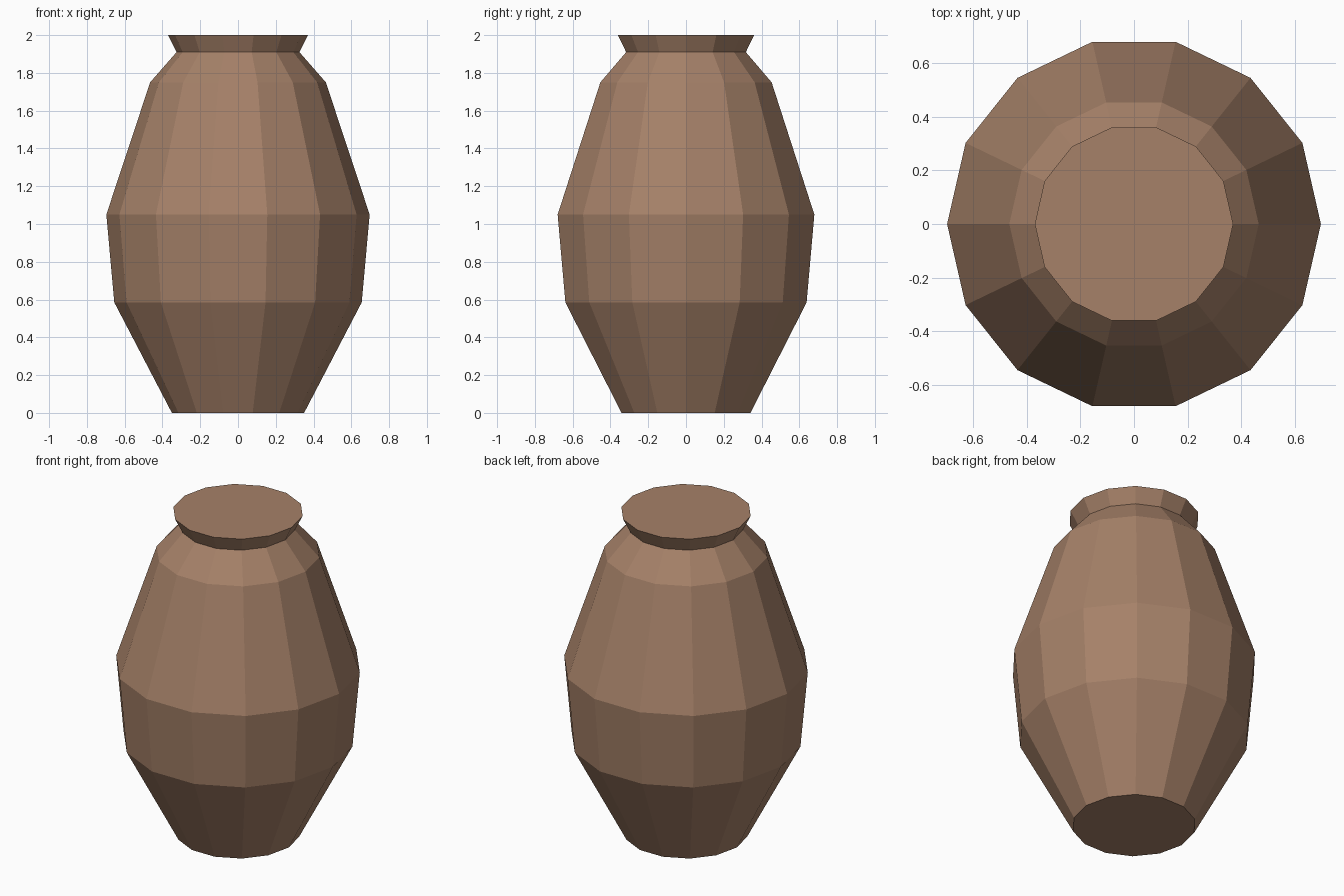
import bpy, bmesh
from math import cos, sin, tau

cube = bpy.data.objects.get("Cube")
if cube:
    bpy.data.objects.remove(cube, do_unlink=True)

SIDES = 14


def make_material(name, color):
    mat = bpy.data.materials.new(name)
    mat.use_nodes = True
    mat.diffuse_color = color
    mat.node_tree.nodes["Principled BSDF"].inputs["Base Color"].default_value = color
    return mat


def lathe(name, profile, mat):
    """Closed, flat-faced solid of revolution from (radius, height) pairs."""
    bm = bmesh.new()
    rings = [[bm.verts.new((r * cos(tau * i / SIDES), r * sin(tau * i / SIDES), z))
              for i in range(SIDES)] for r, z in profile]
    for low, high in zip(rings, rings[1:]):
        for i in range(SIDES):
            j = (i + 1) % SIDES
            bm.faces.new((low[i], low[j], high[j], high[i]))
    bm.faces.new(rings[0][::-1])
    bm.faces.new(rings[-1])
    mesh = bpy.data.meshes.new(name)
    bm.to_mesh(mesh)
    bm.free()
    mesh.materials.append(mat)
    obj = bpy.data.objects.new(name, mesh)
    bpy.context.collection.objects.link(obj)
    return obj


clay = make_material("brown clay", (0.38, 0.22, 0.14, 1))

# Foot, belly, shoulder, neck and flared, capped rim
lathe("vase", [(0.35, 0), (0.655, 0.585), (0.697, 1.05),
               (0.465, 1.75), (0.325, 1.91), (0.37, 2)], clay)
